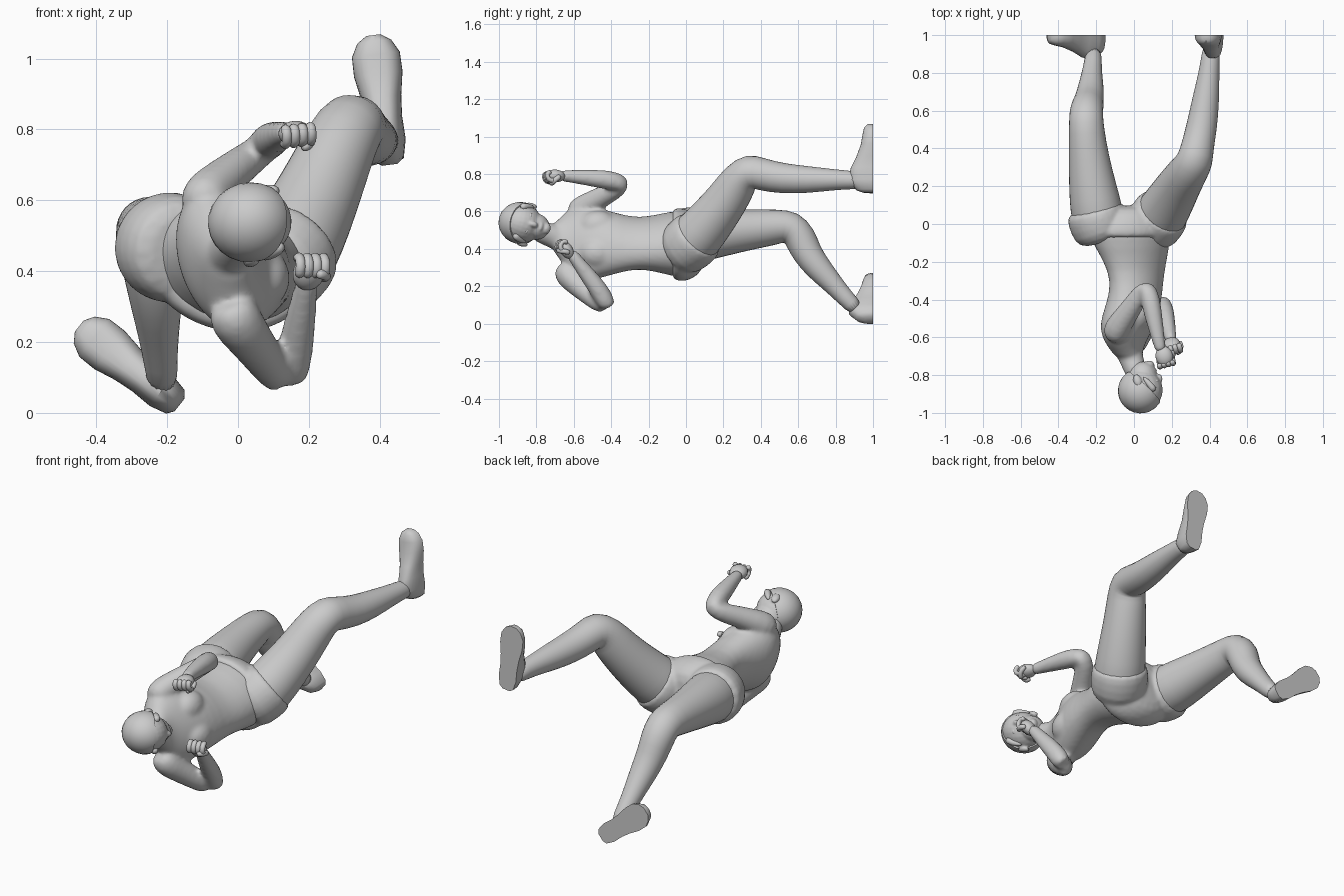
import bpy, bmesh, math
from mathutils import Vector as V, Matrix

if "Cube" in bpy.data.objects:
    bpy.data.objects.remove(bpy.data.objects["Cube"])


def finish(bm, name, subdiv=0):
    bmesh.ops.recalc_face_normals(bm, faces=bm.faces)
    me = bpy.data.meshes.new(name)
    bm.to_mesh(me)
    bm.free()
    ob = bpy.data.objects.new(name, me)
    bpy.context.collection.objects.link(ob)
    if subdiv:
        m = ob.modifiers.new("smooth", 'SUBSURF')
        m.levels = m.render_levels = subdiv
    bpy.ops.object.select_all(action='DESELECT')
    bpy.context.view_layer.objects.active = ob
    ob.select_set(True)
    if not subdiv:
        bpy.ops.object.shade_smooth_by_angle(angle=math.radians(45))
    else:
        bpy.ops.object.shade_smooth()
    return ob


def fuse(name, obs, voxel, rounds):
    """Join parts into one skin with soft transitions."""
    bpy.ops.object.select_all(action='DESELECT')
    for ob in obs:
        ob.select_set(True)
    bpy.context.view_layer.objects.active = obs[0]
    bpy.ops.object.convert(target='MESH')
    bpy.ops.object.join()
    ob = obs[0]
    ob.name = name
    m = ob.modifiers.new("skin", 'REMESH')
    m.mode, m.voxel_size, m.use_smooth_shade = 'VOXEL', voxel, True
    s = ob.modifiers.new("soften", 'SMOOTH')
    s.factor, s.iterations = 0.5, rounds
    return ob


def loft(name, rings, subdiv=0):
    bm = bmesh.new()
    loops = [[bm.verts.new(p) for p in r] for r in rings]
    n = len(loops[0])
    for a, b in zip(loops, loops[1:]):
        for i in range(n):
            bm.faces.new((a[i], a[(i + 1) % n], b[(i + 1) % n], b[i]))
    bm.faces.new(loops[0])
    bm.faces.new(loops[-1])
    return finish(bm, name, subdiv)


def ellipse(c, u, v, n=16):
    return [V(c) + u * math.cos(2 * math.pi * i / n) + v * math.sin(2 * math.pi * i / n) for i in range(n)]


def tube(name, pts, subdiv=1):
    """Round limb through (x, y, z, radius) points."""
    P = [V(p[:3]) for p in pts]
    rings, u = [], V((0.3, 0.1, 0.9))
    for i, p in enumerate(pts):
        t = (P[min(i + 1, len(P) - 1)] - P[max(i - 1, 0)]).normalized()
        u = (u - t * u.dot(t)).normalized()
        rings.append(ellipse(P[i], u * p[3], t.cross(u) * p[3]))
    return loft(name, rings, subdiv)


def trunk(name, secs, subdiv=1):
    """Twisting body from (y, x, z, half width, half depth, side angle)."""
    rings = []
    for y, x, z, w, d, a in secs:
        c, s = math.cos(math.radians(a)), math.sin(math.radians(a))
        rings.append(ellipse((x, y, z), V((c, 0, s)) * w, V((s, 0, -c)) * d, 20))
    return loft(name, rings, subdiv)


def basis(x, z):
    z = V(z).normalized()
    x = V(x)
    x = (x - z * x.dot(z)).normalized()
    return Matrix((x, z.cross(x), z)).transposed()


def ball(name, c, size, rot=Matrix.Identity(3), cut=None):
    bm = bmesh.new()
    bmesh.ops.create_uvsphere(bm, u_segments=24, v_segments=14, radius=1)
    for v in bm.verts:
        v.co = V(c) + rot @ V([a * b for a, b in zip(v.co, size)])
    if cut:
        bmesh.ops.bisect_plane(bm, geom=bm.verts[:] + bm.edges[:] + bm.faces[:],
                               plane_co=cut[0], plane_no=cut[1], clear_outer=True)
        bmesh.ops.holes_fill(bm, edges=[e for e in bm.edges if e.is_boundary])
    return finish(bm, name)


def shoe(name, heel, toe):
    """Flat sole on y = 1, upper rising towards -y."""
    heel, toe = V(heel), V(toe)
    side = (toe - heel).cross(V((0, 1, 0))).normalized()
    rings = []
    for t, w, h in [(0, .022, .05), (.04, .042, .09), (.18, .054, .13), (.36, .052, .12),
                    (.52, .057, .09), (.7, .069, .066), (.85, .068, .056), (.95, .048, .048), (1, .02, .03)]:
        r = []
        for i in range(15):
            a = math.pi * i / 14
            c = math.cos(a)
            r.append(heel.lerp(toe, t) + side * w * math.copysign(abs(c) ** .7, c) + V((0, -h * math.sin(a), 0)))
        rings.append(r)
    return loft(name, rings)


def fist(name, c, along, across):
    """Closed hand: palm, four curled fingers and a thumb."""
    R = basis(across, along)
    c = V(c)
    ball(name + "_palm", c, (.046, .034, .054), R)
    for i in range(4):
        k = (i - 1.5) * .024
        path = [(k, .018, .03), (k, .01, .054), (k, -.022, .05), (k, -.034, .022), (k, -.022, .006)]
        tube(name + "_finger", [(*(c + R @ V(p)), .0145) for p in path])
    path = [(.042, 0, -.02), (.05, -.022, .006), (.03, -.042, .022), (.008, -.044, .026)]
    tube(name + "_thumb", [(*(c + R @ V(p)), .014) for p in path])


# upper body: twisted torso, neck, breasts and arms in one skin
torso = trunk("torso", [
    (.06, -.03, .42, .17, .14, 165), (-.02, -.03, .425, .235, .185, 163), (-.12, -.01, .43, .21, .155, 155),
    (-.25, .015, .43, .168, .115, 142), (-.36, .012, .43, .175, .128, 124), (-.45, -.01, .43, .195, .14, 113),
    (-.53, -.035, .43, .215, .138, 109), (-.59, -.045, .435, .21, .118, 107), (-.64, -.045, .445, .165, .095, 107),
    (-.68, -.035, .455, .105, .08, 107), (-.72, -.02, .465, .07, .066, 107)])
neck = tube("neck", [(-.04, -.6, .44, .085), (-.03, -.66, .45, .075), (-.01, -.73, .475, .062), (.03, -.83, .51, .06)])
chest_side = V((math.cos(1.93), 0, math.sin(1.93)))
breasts = [ball("breast", V((.045, -.47, .45)) + chest_side * s * .075, (.075, .1, .085)) for s in (-1, 1)]
left_arm = tube("left_arm", [
    (-.09, -.6, .57, .06), (-.1, -.57, .605, .075), (-.065, -.515, .64, .066), (-.005, -.43, .69, .055),
    (.045, -.355, .727, .05), (.07, -.335, .748, .048), (.085, -.39, .765, .053), (.1, -.47, .775, .05),
    (.12, -.57, .785, .04), (.135, -.64, .79, .033), (.145, -.68, .79, .03)])
right_arm = tube("right_arm", [
    (-.03, -.65, .32, .06), (-.01, -.635, .265, .078), (.025, -.59, .22, .067), (.08, -.505, .145, .057),
    (.125, -.43, .085, .05), (.147, -.412, .082, .046), (.155, -.44, .14, .053), (.168, -.49, .215, .05),
    (.183, -.56, .305, .04), (.193, -.6, .36, .033), (.197, -.625, .385, .03)])
fuse("upper_body", [torso, neck, left_arm, right_arm] + breasts, .011, 8)
fist("left_hand", (.16, -.7, .79), (.25, -1, .05), (1, .2, .1))
fist("right_hand", (.2, -.64, .395), (.15, -.5, .8), (1, .2, .1))

# shorts
fuse("shorts", [
    trunk("shorts_seat", [
        (.1, -.02, .42, .12, .12, 165), (.055, -.03, .42, .2, .17, 165), (-.01, -.03, .42, .25, .195, 164),
        (-.05, -.027, .425, .245, .19, 161), (-.085, -.02, .428, .236, .18, 158)]),
    tube("left_leg_hem", [(-.15, -.09, .455, .12), (-.17, -.04, .462, .16), (-.2, .04, .468, .16), (-.216, .1, .475, .153)]),
    tube("right_leg_hem", [(.06, -.06, .38, .13), (.1, -.01, .405, .158), (.14, .05, .455, .157), (.168, .085, .49, .152)])],
    .01, 4)

# legs
tube("left_leg", [
    (-.18, -.03, .46, .14), (-.2, .08, .47, .142), (-.22, .2, .487, .128), (-.24, .36, .505, .108),
    (-.25, .49, .518, .096), (-.254, .565, .52, .092), (-.25, .612, .46, .09), (-.24, .645, .38, .081),
    (-.23, .7, .305, .074), (-.225, .77, .23, .06), (-.218, .85, .14, .047), (-.212, .92, .07, .045)])
tube("right_leg", [
    (.11, .0, .41, .145), (.15, .06, .465, .142), (.2, .14, .56, .13), (.25, .225, .67, .116),
    (.295, .29, .775, .105), (.325, .34, .82, .098), (.336, .41, .797, .088), (.36, .52, .775, .083),
    (.38, .66, .77, .073), (.395, .78, .77, .058), (.405, .88, .768, .05), (.41, .95, .765, .045)])
shoe("left_shoe", (-.165, 1, .022), (-.448, 1, .245))
shoe("right_shoe", (.428, 1, .70), (.382, 1, 1.066))

# head: x of the basis is the face direction, z the crown
R = basis((.85, .42, -.02), (.3, -.9, .25))
C = V((.037, -.88, .537))


def at(x, y, z):
    return C + R @ V((x, y, z))


head = [
    ball("skull", C, (.115, .104, .114), R),
    ball("jaw", at(.035, 0, -.07), (.074, .07, .077), R),
    tube("nose", [(*at(.1, 0, .0), .012), (*at(.117, 0, -.025), .015), (*at(.117, 0, -.042), .016), (*at(.098, 0, -.05), .012)]),
    ball("lips", at(.098, 0, -.078), (.016, .028, .013), R),
    ball("chin", at(.083, 0, -.113), (.028, .032, .026), R)]
for s in (-1, 1):
    head.append(ball("ear", at(0, .105 * s, -.03), (.022, .015, .034), R))
fuse("head", head, .006, 4)
ball("hair", at(-.003, 0, .002), (.12, .113, .12), R, (at(.045, 0, .03), R @ V((1, 0, -.55))))
for s in (-1, 1):
    ball("eye", at(.09, .037 * s, -.008), (.016, .021, .012), R)
    # side locks of hair in front of the ears
    tube("hair_lock", [(*at(.07, .075 * s, .05), .02), (*at(.055, .092 * s, .01), .018), (*at(.035, .096 * s, -.04), .008)])
